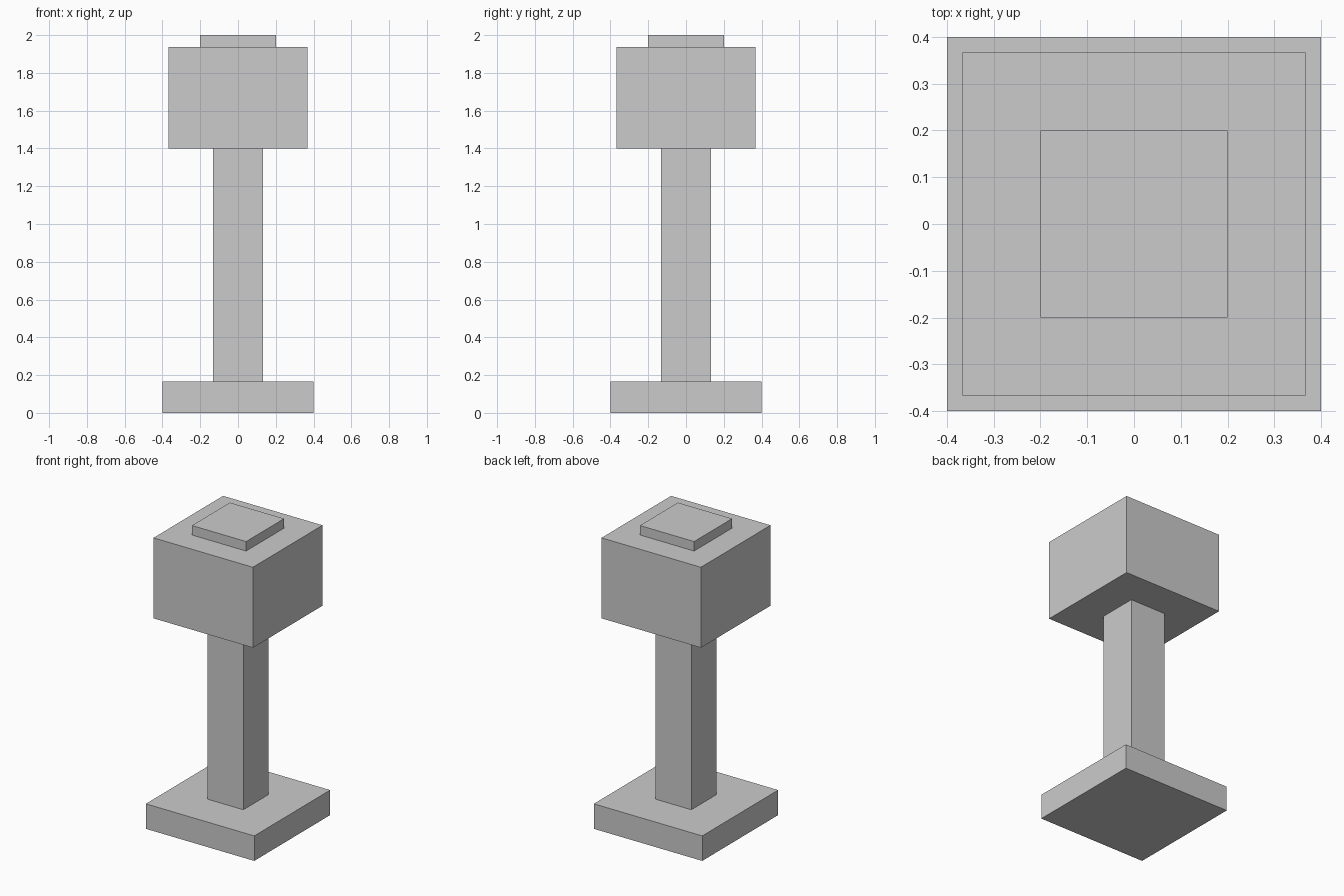
import bpy

if "Cube" in bpy.data.objects:
    bpy.data.objects.remove(bpy.data.objects["Cube"])


def box(name, half, z0, z1):
    """Square block centred on the z axis, from z0 up to z1."""
    bpy.ops.mesh.primitive_cube_add(size=1, location=(0, 0, (z0 + z1) / 2))
    ob = bpy.context.object
    ob.name = name
    ob.scale = (2 * half, 2 * half, z1 - z0)
    bpy.ops.object.transform_apply(location=False, rotation=False, scale=True)
    return ob


# Stacked blocks from the floor up
box("base", 0.4, 0.0, 0.1667)
box("post", 0.1317, 0.1667, 1.4)
box("head", 0.3667, 1.4, 1.9367)
box("cap", 0.2, 1.9367, 2.0)
